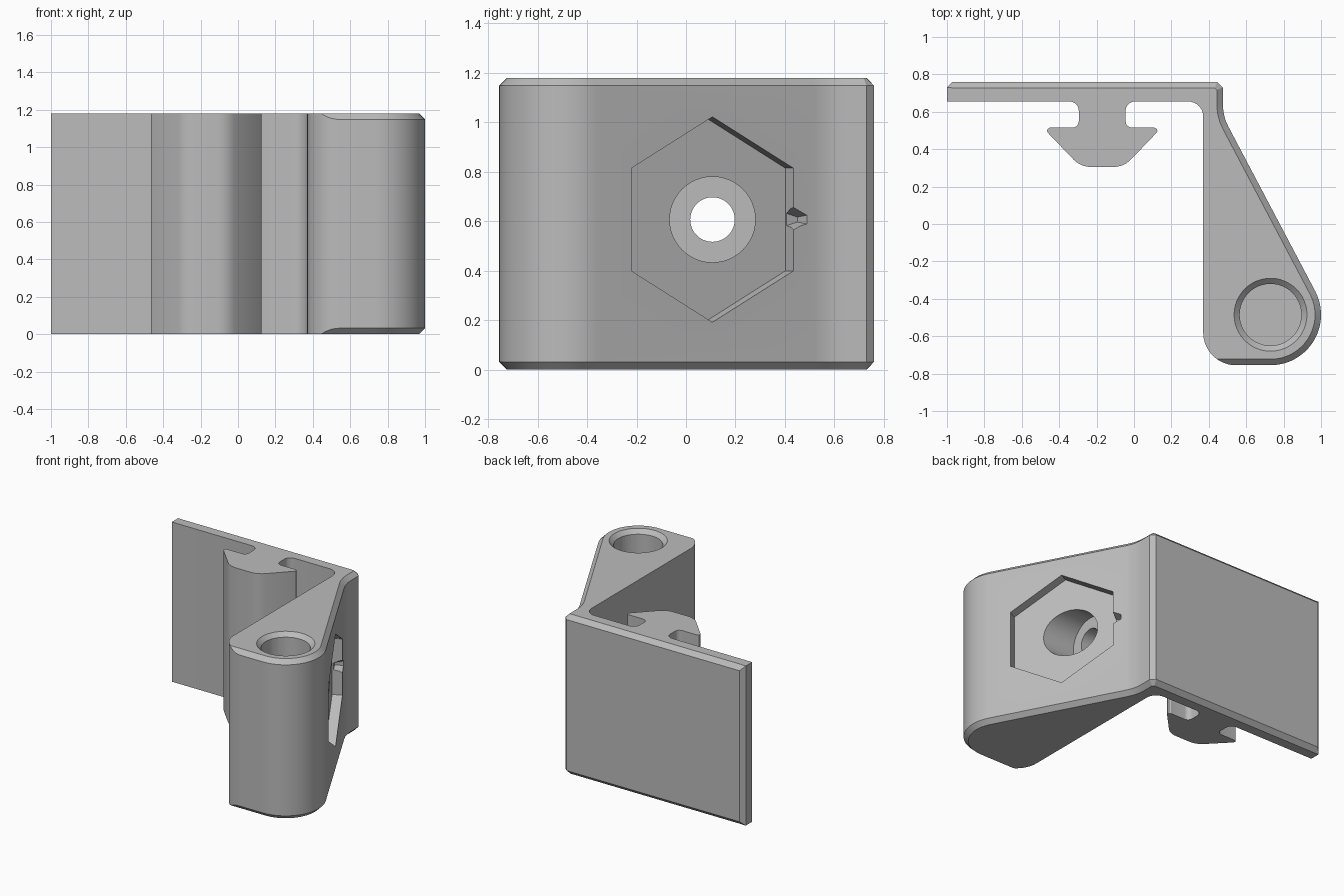
import bpy, bmesh, math
from mathutils import Vector, Matrix

cube = bpy.data.objects.get("Cube")
if cube:
    bpy.data.objects.remove(cube, do_unlink=True)

H, C = 1.18, 0.032          # body height, chamfer size

grey = bpy.data.materials.new("light_grey_plastic")
grey.use_nodes = True
grey.diffuse_color = (0.5, 0.5, 0.5, 1)
grey.node_tree.nodes["Principled BSDF"].inputs["Base Color"].default_value = (0.5, 0.5, 0.5, 1)


def arc(cx, cy, r, a0, a1, n):
    angles = [math.radians(a0 + (a1 - a0) * i / n) for i in range(n + 1)]
    return [(cx + r * math.cos(a), cy + r * math.sin(a)) for a in angles]


def add_object(name, bm):
    bmesh.ops.recalc_face_normals(bm, faces=bm.faces[:])
    mesh = bpy.data.meshes.new(name)
    bm.to_mesh(mesh)
    bm.free()
    mesh.materials.append(grey)
    obj = bpy.data.objects.new(name, mesh)
    bpy.context.collection.objects.link(obj)
    return obj


def loft(name, low, high, z0, z1, matrix):
    """Solid between two flat rings, placed by a matrix."""
    bm = bmesh.new()
    a = [bm.verts.new(matrix @ Vector((x, y, z0))) for x, y in low]
    b = [bm.verts.new(matrix @ Vector((x, y, z1))) for x, y in high]
    bm.faces.new(a[::-1])
    bm.faces.new(b)
    for i in range(len(a)):
        j = (i + 1) % len(a)
        bm.faces.new((a[i], a[j], b[j], b[i]))
    return add_object(name, bm)


# Outer side of the profile: plate back, slanted arm face, rounded tip
outer = [(-0.97, 0.76), (0.445, 0.76), (0.475, 0.73), (0.475, 0.64),
         (0.478, 0.6), (0.488, 0.558), (0.505, 0.52)]
outer += arc(0.73, -0.485, 0.27, 27.8, -90, 24)
corner = arc(0.545, -0.58, 0.175, -90, -180, 18)

# Half of the hooked rail on the plate front, mirrored for the other half
mid = -0.17
half_rail = arc(0.005, 0.605, 0.05, 90, 180, 6)
half_rail += arc(-0.01, 0.55, 0.035, 180, 270, 5)
half_rail += [(0.11, 0.515), (0.122, 0.508), (0.125, 0.497), (0.12, 0.487)]
half_rail += arc(-0.11, 0.435, 0.13, -45, -90, 6)
rail = half_rail + [(2 * mid - x, y) for x, y in reversed(half_rail)]

inner = arc(0.29, 0.575, 0.08, 0, 90, 8) + rail + [(-1, 0.655)]
outline = [(-1, 0.73)] + outer + corner + inner
points = [Vector(p) for p in outline]


def inward(i):
    d = (points[i + 1] - points[i]).normalized()
    return Vector((d.y, -d.x))


# Bracket body: chamfered only along the outer side, fading at the corner
bm = bmesh.new()
columns = []
for i, p in enumerate(points):
    d, shift = 0, Vector((0, 0))
    if 1 <= i <= len(outer):
        n2 = inward(i)
        n1 = n2 if i == 1 else inward(i - 1)
        d, shift = C, C * (n1 + n2) / (1 + n1.dot(n2))
    elif len(outer) < i <= len(outer) + len(corner):
        d = max(0, -0.755 + C - p.y)
        shift = Vector((0, d))
    q = p + shift
    low = bm.verts.new((p.x, p.y, d))
    high = bm.verts.new((p.x, p.y, H - d))
    bottom = bm.verts.new((q.x, q.y, 0)) if d else low
    top = bm.verts.new((q.x, q.y, H)) if d else high
    columns.append((bottom, low, high, top))
for i, a in enumerate(columns):
    b = columns[(i + 1) % len(columns)]
    for k in range(3):
        ring = list(dict.fromkeys((a[k], a[k + 1], b[k + 1], b[k])))
        if len(ring) > 2:
            bm.faces.new(ring)
bm.faces.new([c[0] for c in columns])
bm.faces.new([c[3] for c in columns][::-1])
bracket = add_object("hinged_bracket_body", bm)

# Frame lying on the slanted arm face: u along the arm, v up, n outward
n = Vector((0.463, 0.878, 0)).normalized()
n = Vector((n.y, n.x, 0))
u = Vector((-n.y, n.x, 0))
hole_y, hole_z = 0.107, 0.607
face_x = 0.505 + (0.52 - hole_y) * n.y / n.x
face = Matrix.Translation((face_x, hole_y, hole_z)) @ Matrix(
    (u, (0, 0, 1), n)).transposed().to_4x4()
along_x = Matrix.Translation((0, hole_y, hole_z)) @ Matrix(
    ((0, 1, 0), (0, 0, 1), (1, 0, 0))).transposed().to_4x4()
upright = Matrix.Translation((0.73, -0.485, 0))


def circle(r, sides=48):
    return arc(0, 0, r, 0, 360, sides)[:-1]


hexagon = [(x * 1.03, y) for x, y in arc(0, 0, 0.415, 30, 390, 6)[:-1]]
notch_top = [(0.3, -0.09), (0.435, -0.02), (0.435, 0.02), (0.3, 0.09)]
notch_floor = [(0.3, -0.045), (0.42, -0.01), (0.42, 0.01), (0.3, 0.045)]

# Cutters: hexagonal pocket, pry notch, screw holes, blind bore with bevel
cutters = [
    loft("hex_pocket_cutter", hexagon, hexagon, -0.07, 0.06, face),
    loft("notch_cutter", notch_floor, notch_top, -0.06, 0.02, face),
    loft("screw_head_cutter", circle(0.173), circle(0.173), 0.475, 1, along_x),
    loft("screw_hole_cutter", circle(0.09), circle(0.09), 0.3, 0.6, along_x),
    loft("bore_cutter", circle(0.165), circle(0.165), 0.12, 1.3, upright),
    loft("bore_bevel_cutter", circle(0.163), circle(0.227), H - C, H + C, upright),
]
bpy.context.view_layer.objects.active = bracket
for cutter in cutters:
    cutter.hide_render = True
    mod = bracket.modifiers.new(cutter.name, "BOOLEAN")
    mod.operation = "DIFFERENCE"
    mod.solver = "EXACT"
    mod.object = cutter
    bpy.ops.object.modifier_apply(modifier=mod.name)
    bpy.data.objects.remove(cutter, do_unlink=True)

bpy.ops.object.select_all(action="DESELECT")
bracket.select_set(True)
bpy.context.view_layer.objects.active = bracket
bpy.ops.object.shade_smooth_by_angle(angle=math.radians(25))
